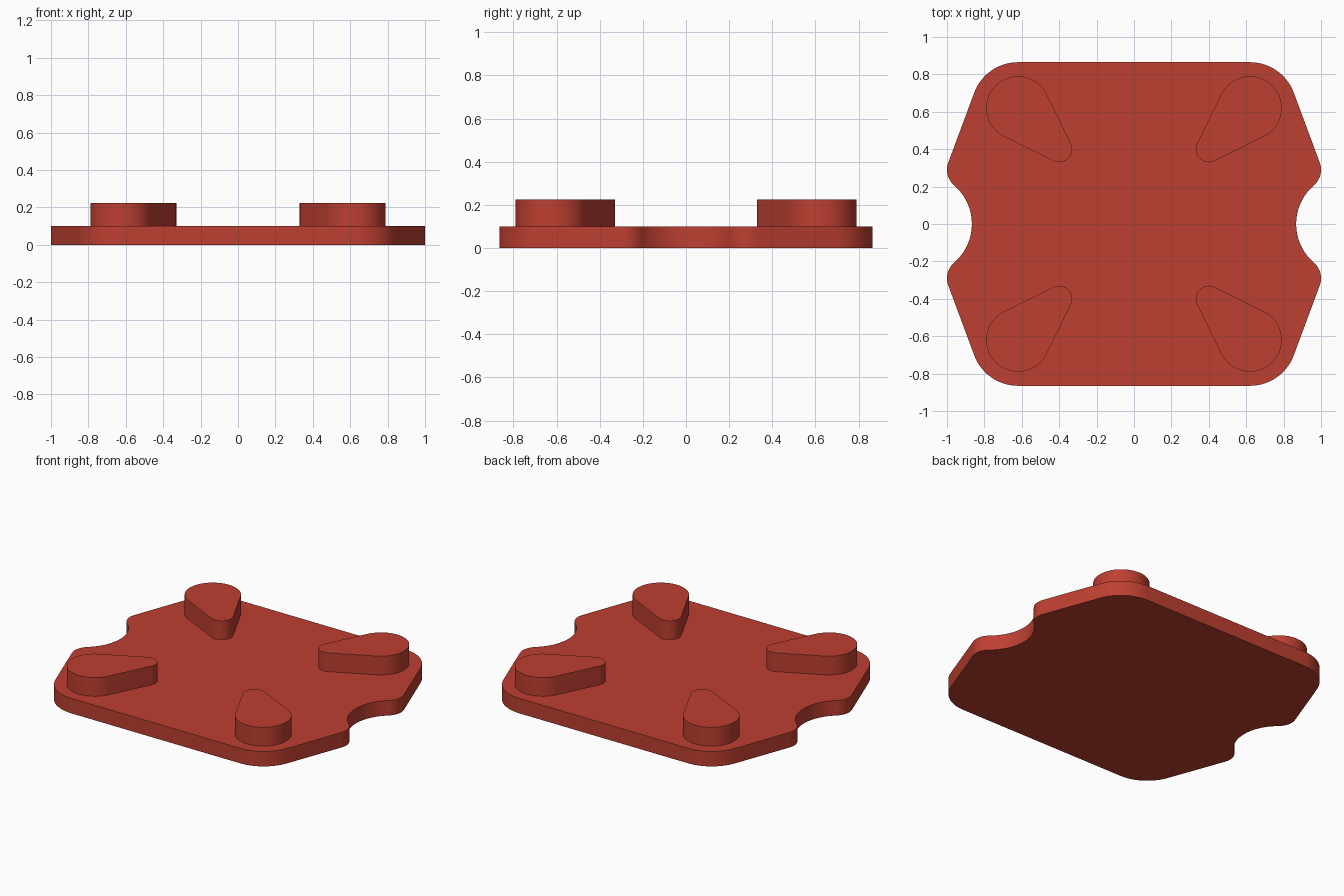
import bpy, bmesh, math

if "Cube" in bpy.data.objects:
    bpy.data.objects.remove(bpy.data.objects["Cube"])

red = bpy.data.materials.new("brick red")
red.diffuse_color = (0.515, 0.05, 0.031, 1)
red.use_nodes = True
red.node_tree.nodes["Principled BSDF"].inputs["Base Color"].default_value = red.diffuse_color


def arc(cx, cy, r, a0, a1, n):
    """Points on an arc, angles in degrees."""
    angles = [math.radians(a0 + (a1 - a0) * i / n) for i in range(n + 1)]
    return [(cx + r * math.cos(a), cy + r * math.sin(a)) for a in angles]


def prism(name, outline, z0, z1):
    """Extrude a closed outline from z0 up to z1."""
    pts = []
    for p in outline:
        if not pts or math.dist(p, pts[-1]) > 1e-4:
            pts.append(p)
    if math.dist(pts[0], pts[-1]) < 1e-4:
        pts.pop()
    bm = bmesh.new()
    base = bm.faces.new([bm.verts.new((x, y, z0)) for x, y in pts])
    top = bmesh.ops.extrude_face_region(bm, geom=[base], use_keep_orig=True)["geom"]
    for v in top:
        if isinstance(v, bmesh.types.BMVert):
            v.co.z = z1
    bmesh.ops.recalc_face_normals(bm, faces=bm.faces)
    mesh = bpy.data.meshes.new(name)
    bm.to_mesh(mesh)
    bm.free()
    mesh.materials.append(red)
    obj = bpy.data.objects.new(name, mesh)
    bpy.context.collection.objects.link(obj)
    bpy.ops.object.select_all(action='DESELECT')
    obj.select_set(True)
    bpy.context.view_layer.objects.active = obj
    bpy.ops.object.shade_smooth_by_angle(angle=math.radians(30))
    return obj


# Base plate: one quarter is side notch, rounded tip, then rounded corner
notch_x, tip_x, tip_y, tip_r = 1.14, 0.89, 0.29, 0.11
notch_r = math.hypot(notch_x - tip_x, tip_y) - tip_r
join = math.degrees(math.atan2(-tip_y, notch_x - tip_x))
quarter = (arc(notch_x, 0, notch_r, 180, 180 + join, 16)
           + arc(tip_x, tip_y, tip_r, join, 20, 16)
           + arc(0.62, 0.615, 0.25, 20, 90, 20))
half = quarter + [(-x, y) for x, y in reversed(quarter)]
prism("base_plate", half + [(x, -y) for x, y in reversed(half)], 0, 0.1)

# Four teardrop pegs, narrow ends pointing to the centre
big_c, big_r, small_c, small_r = 0.62, 0.17, 0.40, 0.07
spread = math.degrees(math.acos((big_r - small_r) / (math.sqrt(2) * (big_c - small_c))))
open_a = 180 - spread
teardrop = (arc(big_c, big_c, big_r, 45 - open_a, 45 + open_a, 40)
            + arc(small_c, small_c, small_r, 45 + open_a, 405 - open_a, 20))
for sx, side in ((-1, "left"), (1, "right")):
    for sy, end in ((-1, "front"), (1, "back")):
        prism(f"peg_{end}_{side}", [(x * sx, y * sy) for x, y in teardrop], 0.095, 0.225)
